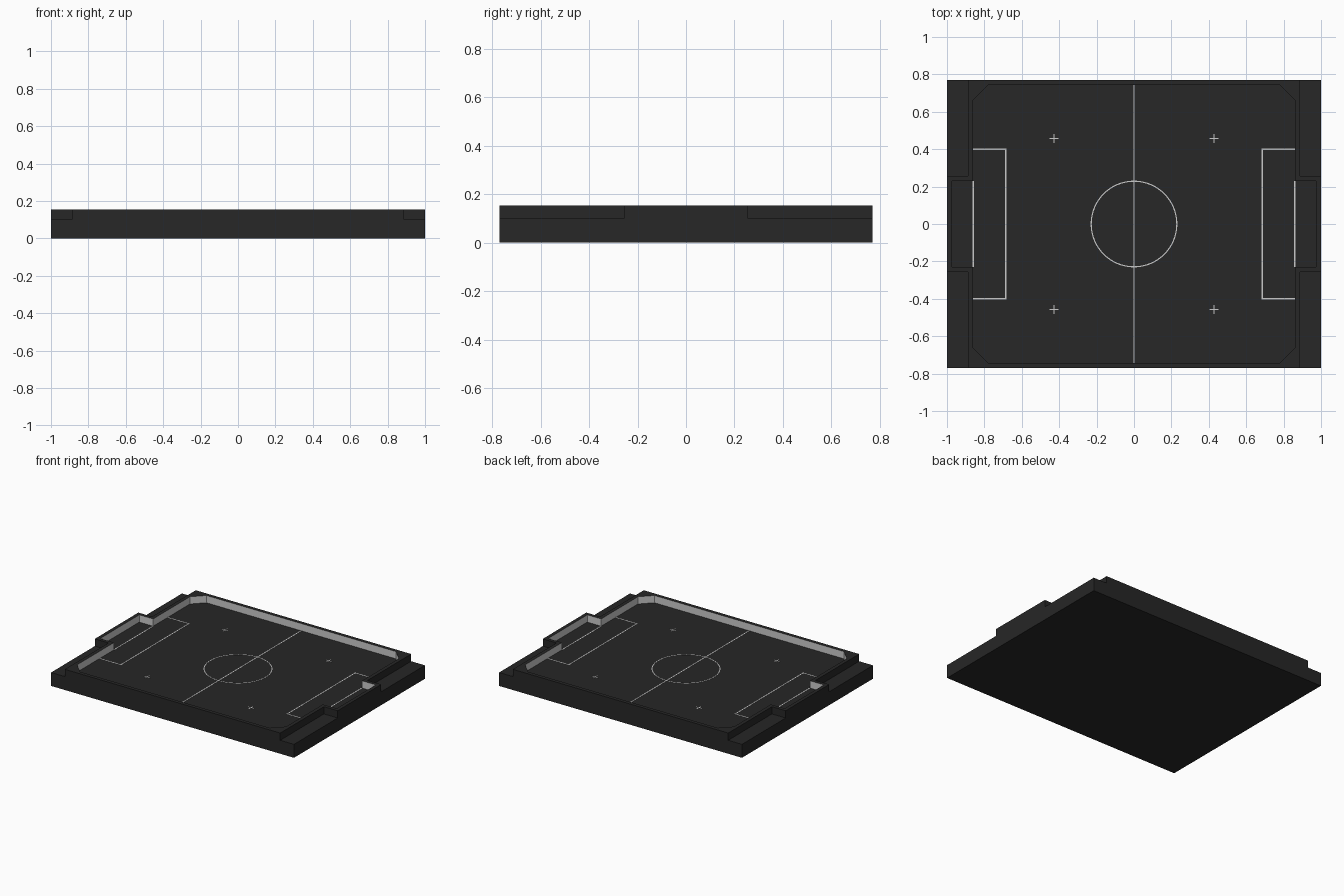
import bpy, bmesh, math

if "Cube" in bpy.data.objects:
    bpy.data.objects.remove(bpy.data.objects["Cube"])

FLOOR, TOP = 0.10, 0.154      # pitch level and wall top
LINE = 0.008                  # marking width


def material(name, v):
    m = bpy.data.materials.new(name)
    m.diffuse_color = (v, v, v, 1)
    m.use_nodes = True
    m.node_tree.nodes["Principled BSDF"].inputs["Base Color"].default_value = m.diffuse_color
    return m


DARK = material("dark_board", 0.02)
WHITE = material("white_paint", 0.8)


def finish(name, bm, *mats):
    bmesh.ops.recalc_face_normals(bm, faces=bm.faces)
    me = bpy.data.meshes.new(name)
    bm.to_mesh(me)
    bm.free()
    for m in mats:
        me.materials.append(m)
    ob = bpy.data.objects.new(name, me)
    bpy.context.collection.objects.link(ob)
    return ob


def add_box(bm, x0, x1, y0, y1, z0, z1):
    vs = bmesh.ops.create_cube(bm, size=1)["verts"]
    for v in vs:
        v.co = ((x0 + x1) / 2 + v.co.x * (x1 - x0),
                (y0 + y1) / 2 + v.co.y * (y1 - y0),
                (z0 + z1) / 2 + v.co.z * (z1 - z0))


def mirrored_loop(q):
    # one quadrant of an outline -> closed counter-clockwise loop
    half = q + [(-x, y) for x, y in reversed(q)]
    return half + [(-x, -y) for x, y in half]


def add_ring(bm, outer, inner, z0, z1, inner_mat=0):
    n = len(outer)
    o0, o1, i0, i1 = ([bm.verts.new((x, y, z)) for x, y in loop]
                      for loop, z in ((outer, z0), (outer, z1), (inner, z0), (inner, z1)))
    for a in range(n):
        b = (a + 1) % n
        bm.faces.new((o0[a], o0[b], o1[b], o1[a]))
        bm.faces.new((o1[a], o1[b], i1[b], i1[a]))
        bm.faces.new((i1[a], i1[b], i0[b], i0[a])).material_index = inner_mat
        bm.faces.new((i0[a], i0[b], o0[b], o0[a]))


# base slab, its top is the pitch
bm = bmesh.new()
add_box(bm, -1, 1, -0.77, 0.77, 0, FLOOR)
finish("base_slab", bm, DARK)

# surrounding wall with goal pockets and chamfered corners, white inside
outer = mirrored_loop([(1, 0.256), (0.887, 0.256), (0.887, 0.77), (0.78, 0.77)])
inner = mirrored_loop([(0.974, 0.23), (0.86, 0.23), (0.86, 0.663), (0.78, 0.743)])
bm = bmesh.new()
add_ring(bm, outer, inner, FLOOR, TOP, inner_mat=1)
finish("perimeter_wall", bm, DARK, WHITE)


def add_line(bm, x0, y0, x1, y1, w=LINE):
    # straight axis-aligned marking
    h = w / 2
    dx, dy = (0, h) if y0 == y1 else (h, 0)
    add_box(bm, min(x0, x1) - dx, max(x0, x1) + dx,
            min(y0, y1) - dy, max(y0, y1) + dy, FLOOR, FLOOR + 0.001)


# halfway line
bm = bmesh.new()
add_line(bm, 0, -0.743, 0, 0.743)
finish("halfway_line", bm, WHITE)

# centre circle
N = 64
circle = [[(r * math.cos(2 * math.pi * k / N), r * math.sin(2 * math.pi * k / N))
           for k in range(N)] for r in (0.232, 0.226)]
bm = bmesh.new()
add_ring(bm, *circle, FLOOR, FLOOR + 0.001)
finish("centre_circle", bm, WHITE)

for s, side in ((-1, "left"), (1, "right")):
    # goal line and penalty area
    bm = bmesh.new()
    add_line(bm, s * 0.86, -0.23, s * 0.86, 0.23)
    finish(side + "_goal_line", bm, WHITE)
    bm = bmesh.new()
    add_line(bm, s * 0.685, -0.404, s * 0.685, 0.404)
    for y in (-0.4, 0.4):
        add_line(bm, s * 0.689, y, s * 0.86, y)
    finish(side + "_penalty_area", bm, WHITE)
    # cross marks
    for t, end in ((-1, "front"), (1, "back")):
        bm = bmesh.new()
        x, y = s * 0.428, t * 0.457
        add_line(bm, x - 0.025, y, x + 0.025, y, 0.006)
        add_line(bm, x, y - 0.025, x, y + 0.025, 0.006)
        finish(f"{side}_{end}_cross_mark", bm, WHITE)
